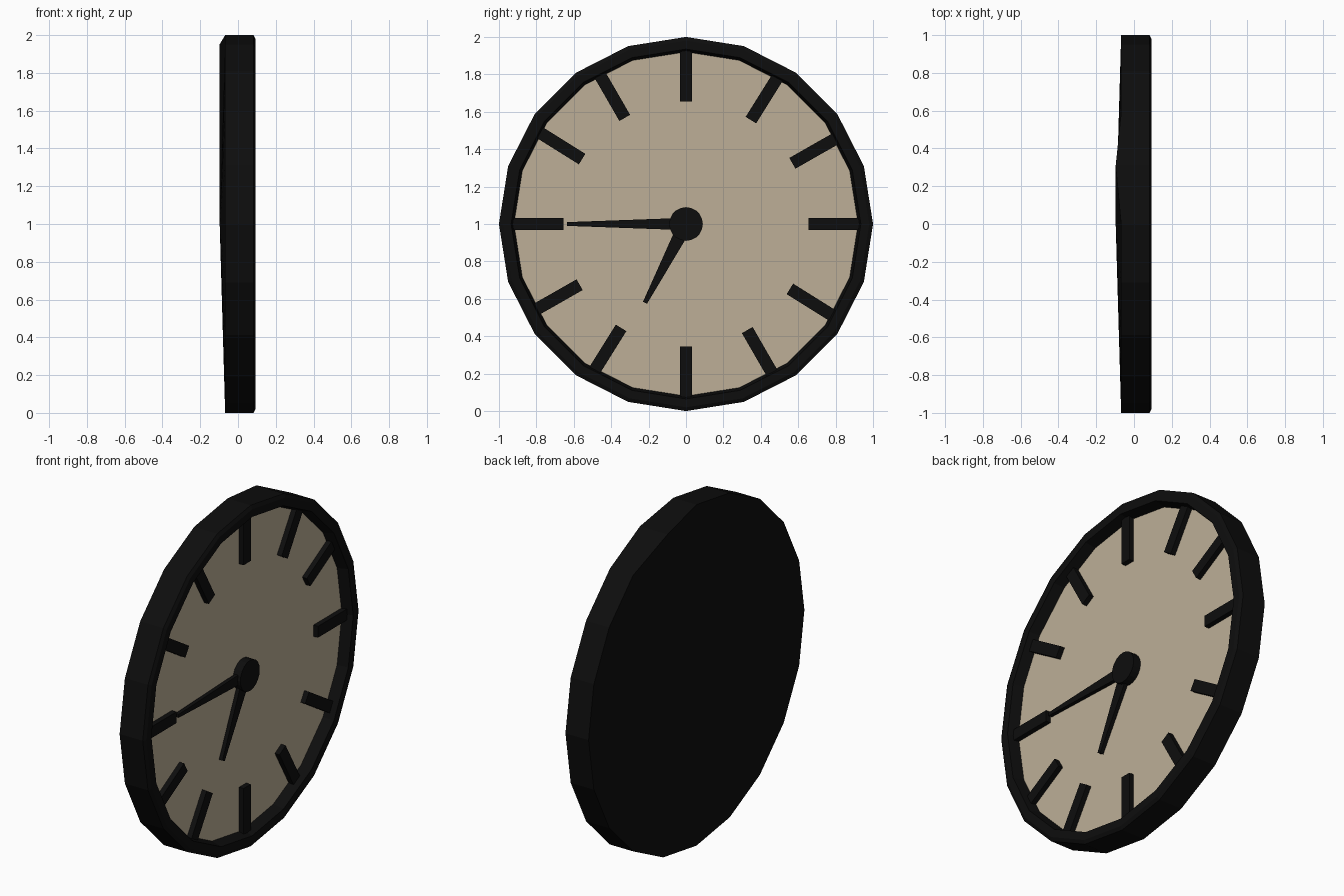
import bpy, bmesh
from math import sin, cos, radians, pi
from mathutils import Vector

if "Cube" in bpy.data.objects:
    bpy.data.objects.remove(bpy.data.objects["Cube"])

SIDES = 20


def material(name, rgb):
    m = bpy.data.materials.new(name)
    m.diffuse_color = (*rgb, 1)
    m.use_nodes = True
    m.node_tree.nodes["Principled BSDF"].inputs["Base Color"].default_value = m.diffuse_color
    return m


black = material("black", (0.004, 0.004, 0.004))
cream = material("cream", (0.51, 0.43, 0.31))


def finish(bm, name, mat):
    bmesh.ops.recalc_face_normals(bm, faces=bm.faces)
    mesh = bpy.data.meshes.new(name)
    bm.to_mesh(mesh)
    bm.free()
    mesh.materials.append(mat)
    ob = bpy.data.objects.new(name, mesh)
    bpy.context.collection.objects.link(ob)
    return ob


def ring(bm, x, r, n=SIDES):
    # clock angle: 0 points up, positive towards +y
    return [bm.verts.new((x, r * sin(2 * pi * i / n), 1 + r * cos(2 * pi * i / n)))
            for i in range(n)]


def bridge(bm, a, b):
    n = len(a)
    for i in range(n):
        j = (i + 1) % n
        bm.faces.new((a[i], a[j], b[j], b[i]))


def bar(name, angle, r0, r1, w0, w1, x0, x1):
    # tapered bar lying on the dial, running outwards along a clock angle
    a = radians(angle)
    out = Vector((0, sin(a), cos(a)))
    side = Vector((0, cos(a), -sin(a)))
    bm = bmesh.new()
    loops = []
    for x in (x0, x1):
        base = Vector((x, 0, 1))
        loops.append([bm.verts.new(base + out * r + side * w) for r, w in
                      ((r0, -w0), (r0, w0), (r1, w1), (r1, -w1))])
    bridge(bm, *loops)
    bm.faces.new(loops[0])
    bm.faces.new(loops[1])
    return finish(bm, name, black)


# case: slightly domed back, outer wall, chamfered front rim and recess wall
bm = bmesh.new()
rings = [ring(bm, x, r) for x, r in
         ((-0.068, 1), (0.082, 1), (0.093, 0.98), (0.093, 0.935), (0.03, 0.92))]
for a, b in zip(rings, rings[1:]):
    bridge(bm, a, b)
back = rings[0]
back[1].co.x = -0.097
centre = bm.verts.new((-0.097, 0, 1))
for i in range(SIDES):
    bm.faces.new((back[i], back[(i + 1) % SIDES], centre))
finish(bm, "clock_case", black)

# dial
bm = bmesh.new()
bm.faces.new(reversed(ring(bm, 0.03, 0.92)))
dial = finish(bm, "dial", cream)
if dial.data.polygons[0].normal.x < 0:
    dial.data.flip_normals()

# hour marks, in opposite pairs
for k, angle in enumerate((0, 32, 60.3, 90, 122, 150)):
    for half in (0, 1):
        bar(f"hour_mark_{k + 6 * half}", angle + 180 * half,
            0.655, 0.93, 0.033, 0.033, 0.028, 0.06)

# hands
bar("minute_hand", 270, 0.0, 0.635, 0.033, 0.01, 0.038, 0.06)
bar("hour_hand", 207.5, 0.0, 0.475, 0.04, 0.012, 0.038, 0.06)

# hub
bm = bmesh.new()
lo, hi = ring(bm, 0.03, 0.09), ring(bm, 0.078, 0.09)
bridge(bm, lo, hi)
bm.faces.new(lo)
bm.faces.new(hi)
finish(bm, "hub", black)
